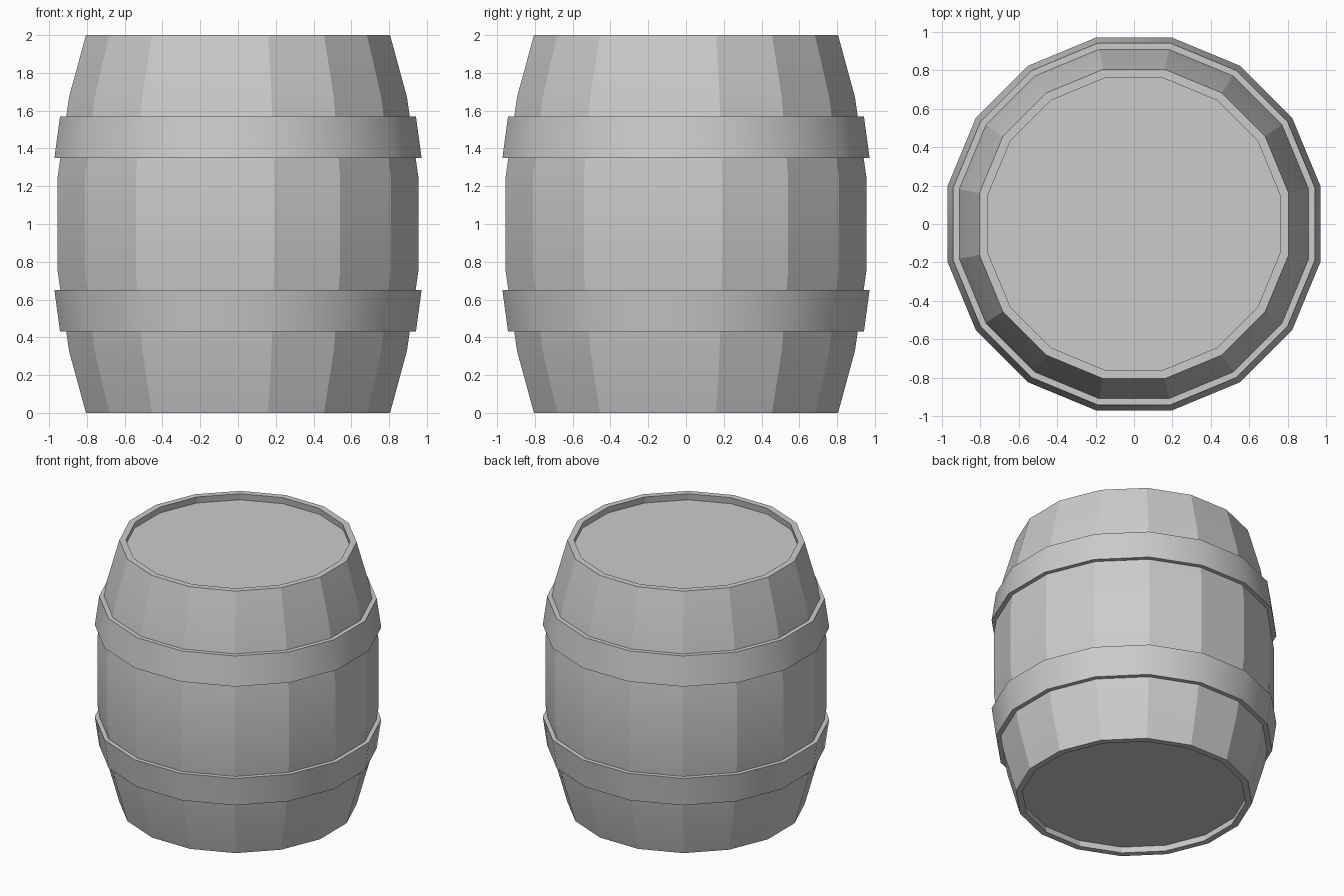
import bpy, bmesh, math

if "Cube" in bpy.data.objects:
    bpy.data.objects.remove(bpy.data.objects["Cube"])

SIDES = 16
COS = math.cos(math.pi / SIDES)  # profiles give half-width across flats


def lathe(name, profile, smooth_angle, closed=False, cap=False):
    """Spin a (half-width, z) profile into a 16-sided solid."""
    bm = bmesh.new()
    rings = []
    for w, z in profile:
        r = w / COS
        rings.append([bm.verts.new((r * math.cos((i + 0.5) * math.tau / SIDES),
                                    r * math.sin((i + 0.5) * math.tau / SIDES), z))
                      for i in range(SIDES)])
    pairs = list(zip(rings, rings[1:]))
    if closed:
        pairs.append((rings[-1], rings[0]))
    for a, b in pairs:
        for i in range(SIDES):
            j = (i + 1) % SIDES
            bm.faces.new((a[i], a[j], b[j], b[i]))
    if cap:
        bm.faces.new(rings[0])
        bm.faces.new(rings[-1])
    bmesh.ops.recalc_face_normals(bm, faces=bm.faces)
    mesh = bpy.data.meshes.new(name)
    bm.to_mesh(mesh)
    bm.free()
    ob = bpy.data.objects.new(name, mesh)
    bpy.context.collection.objects.link(ob)
    bpy.ops.object.select_all(action='DESELECT')
    ob.select_set(True)
    bpy.context.view_layer.objects.active = ob
    bpy.ops.object.shade_smooth_by_angle(angle=math.radians(smooth_angle))
    return ob


# Barrel body: bulging staves, thin rims and recessed heads at both ends
lower = [(0.768, 0.05), (0.76, 0.0), (0.805, 0.0), (0.895, 0.33), (0.955, 0.75)]
upper = [(w, 2 - z) for w, z in reversed(lower)]
lathe("barrel_body", lower + upper, 18, cap=True)

# Hoops: tapered bands, smooth around, mirrored about mid height
hoop = [(0.938, 1.35), (0.972, 1.35), (0.942, 1.57), (0.908, 1.57)]
lathe("upper_hoop", hoop, 30, closed=True)
lathe("lower_hoop", [(w, 2 - z) for w, z in hoop], 30, closed=True)
